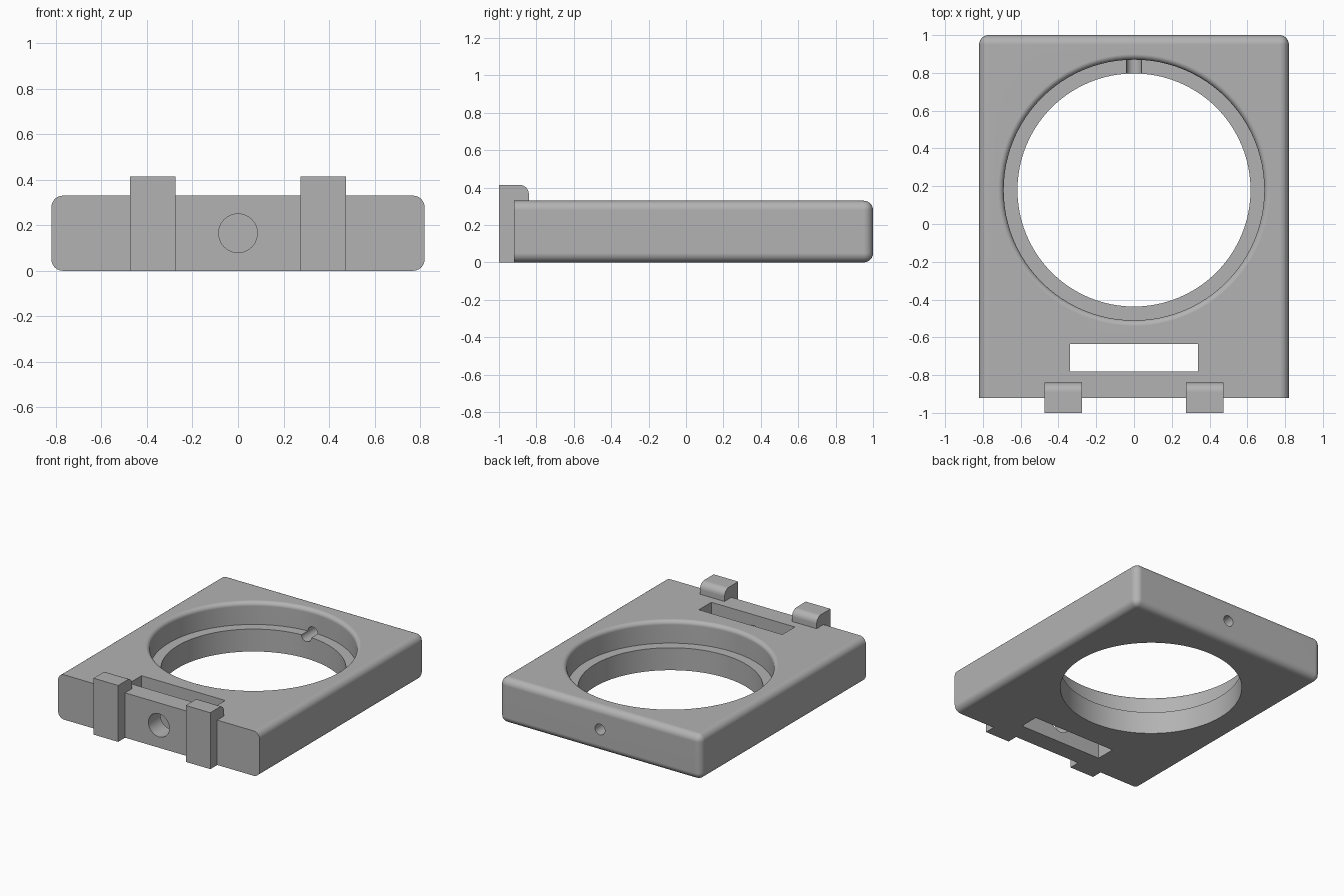
import bpy, bmesh
from math import sin, cos, pi, radians
from mathutils import Matrix, Vector

cube = bpy.data.objects.get("Cube")
if cube:
    bpy.data.objects.remove(cube)

GREY = (0.45, 0.45, 0.45, 1)
grey = bpy.data.materials.new("plain grey")
grey.use_nodes = True
grey.diffuse_color = GREY
grey.node_tree.nodes["Principled BSDF"].inputs["Base Color"].default_value = GREY

WIDTH, HEIGHT = 0.82, 0.33       # half width and thickness of the plate
FRONT, BACK = -0.92, 1.0
MID = HEIGHT / 2
ROUND = 0.05                     # outer edge rounding


def make(name, bm):
    bmesh.ops.recalc_face_normals(bm, faces=bm.faces[:])
    mesh = bpy.data.meshes.new(name)
    bm.to_mesh(mesh)
    bm.free()
    mesh.materials.append(grey)
    obj = bpy.data.objects.new(name, mesh)
    bpy.context.collection.objects.link(obj)
    return obj


def box(lo, hi):
    bm = bmesh.new()
    lo, hi = Vector(lo), Vector(hi)
    size = Matrix.Diagonal((hi - lo).to_4d())
    bmesh.ops.create_cube(bm, size=1, matrix=Matrix.Translation((lo + hi) / 2) @ size)
    return bm


def round_edges(bm, edges):
    bmesh.ops.bevel(bm, geom=edges, offset=ROUND, offset_type='OFFSET',
                    segments=6, profile=0.5, affect='EDGES')


def bore(name, radius, y0, y1):
    """Cylinder cutter lying along y at mid height."""
    bm = bmesh.new()
    place = Matrix.Translation((0, (y0 + y1) / 2, MID)) @ Matrix.Rotation(pi / 2, 4, 'X')
    bmesh.ops.create_cone(bm, cap_ends=True, segments=40, radius1=radius,
                          radius2=radius, depth=y1 - y0, matrix=place)
    return make(name, bm)


def cut(target, cutter):
    cutter.hide_render = True
    mod = target.modifiers.new("cut", 'BOOLEAN')
    mod.operation, mod.solver, mod.object = 'DIFFERENCE', 'EXACT', cutter
    select(target)
    bpy.ops.object.modifier_apply(modifier=mod.name)
    bpy.data.objects.remove(cutter)


def select(obj):
    bpy.ops.object.select_all(action='DESELECT')
    obj.select_set(True)
    bpy.context.view_layer.objects.active = obj


def finish(obj):
    select(obj)
    bpy.ops.object.shade_smooth_by_angle(angle=radians(30))
    obj.modifiers.new("even shading", 'WEIGHTED_NORMAL').keep_sharp = True


# Plate: every edge rounded except those around the flat front
bm = box((-WIDTH, FRONT, 0), (WIDTH, BACK, HEIGHT))
round_edges(bm, [e for e in bm.edges if any(v.co.y > 0 for v in e.verts)])
plate = make("plate", bm)

# Stepped round opening with a softened upper rim
INNER, OUTER, RIM = 0.617, 0.69, 0.03
profile = [(0, -0.1), (INNER, -0.1), (INNER, MID), (OUTER, MID)]
for i in range(7):
    a = i / 6 * pi / 2
    profile.append((OUTER + RIM * (1 - cos(a)), HEIGHT - RIM * (1 - sin(a))))
profile += [(OUTER + RIM, 0.5), (0, 0.5)]
bm = bmesh.new()
verts = [bm.verts.new((r, 0, z)) for r, z in profile]
edges = [bm.edges.new(pair) for pair in zip(verts, verts[1:])]
bmesh.ops.spin(bm, geom=verts + edges, cent=(0, 0, 0), axis=(0, 0, 1),
               angle=2 * pi, steps=96, use_merge=True)
bmesh.ops.remove_doubles(bm, verts=bm.verts[:], dist=1e-5)
bmesh.ops.translate(bm, verts=bm.verts[:], vec=(0, 0.18, 0))
cut(plate, make("opening_cutter", bm))

# Slot, front screw hole into the slot, and back pin hole
cut(plate, make("slot_cutter", box((-0.34, -0.78, -0.1), (0.34, -0.635, 0.5))))
cut(plate, bore("screw_hole_cutter", 0.085, -1.1, -0.7))
cut(plate, bore("pin_hole_cutter", 0.04, 0.7, 1.1))
finish(plate)

# Two hooked lugs on the front, reaching over the top of the plate
for name, side in (("left_lug", 1), ("right_lug", -1)):
    y, z = -0.84, 0.415
    outline = [(-1, 0), (FRONT, 0), (FRONT, HEIGHT), (y, HEIGHT)]
    for i in range(7):
        a = i / 6 * pi / 2
        outline.append((y - ROUND * (1 - cos(a)), z - ROUND * (1 - sin(a))))
    outline.append((-1, z))
    bm = bmesh.new()
    face = bm.faces.new([bm.verts.new((side * 0.275, p, q)) for p, q in outline])
    swept = bmesh.ops.extrude_face_region(bm, geom=[face], use_keep_orig=True)["geom"]
    bmesh.ops.translate(bm, vec=(side * 0.2, 0, 0),
                        verts=[v for v in swept if isinstance(v, bmesh.types.BMVert)])
    finish(make(name, bm))
